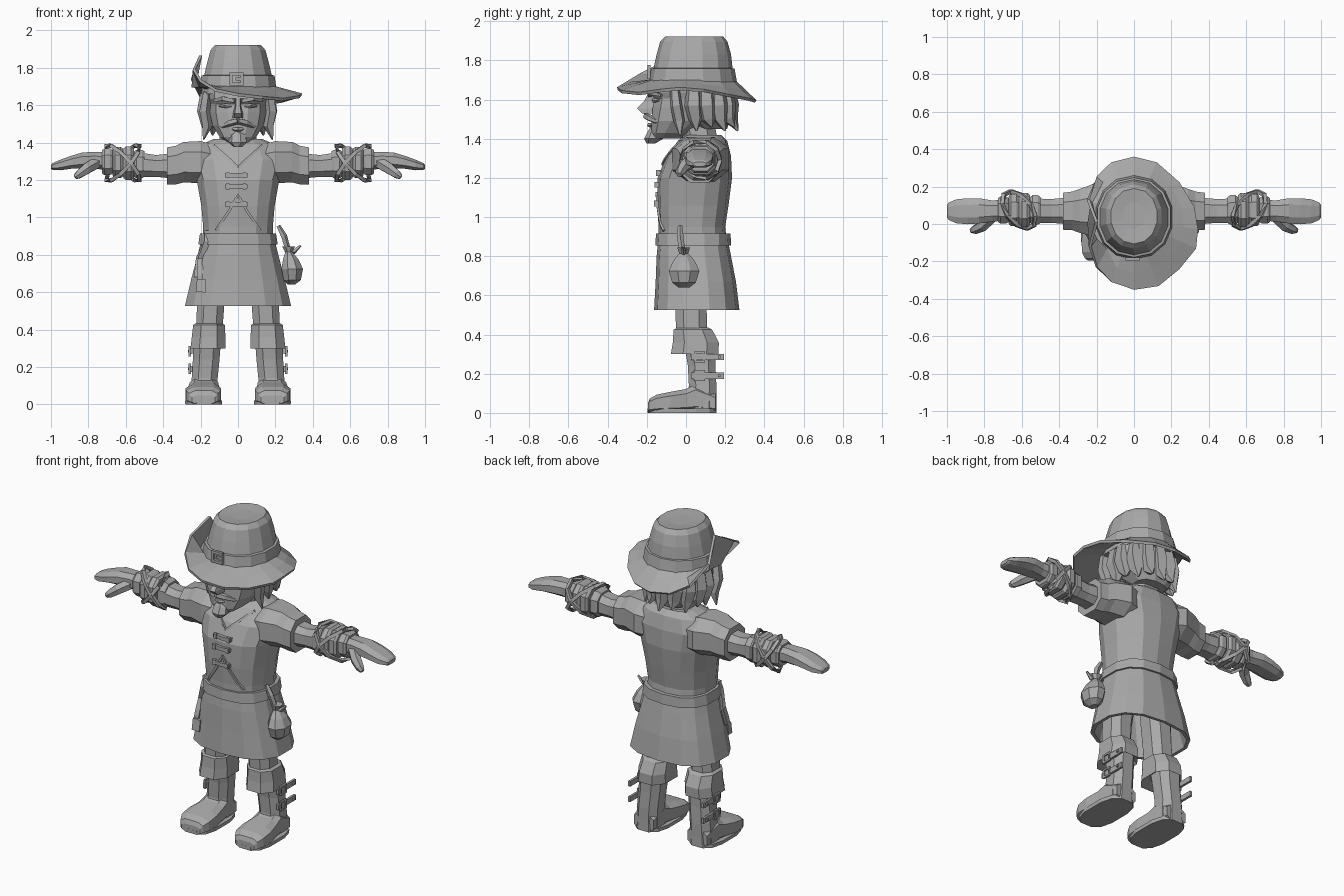
import bpy, bmesh, math
from mathutils import Vector
from mathutils.bvhtree import BVHTree

grey = bpy.data.materials.new("clay grey")
grey.diffuse_color = (0.4, 0.4, 0.4, 1)


def make(name, rings, mirror=False, caps=True, thick=0):
    """Skin a list of equal-length point rings."""
    bm = bmesh.new()
    vs = [[bm.verts.new(p) for p in r] for r in rings]
    n = len(rings[0])
    for a, b in zip(vs, vs[1:]):
        for i in range(n):
            j = (i + 1) % n
            bm.faces.new((a[i], a[j], b[j], b[i]))
    if caps:
        bm.faces.new(vs[0][::-1])
        bm.faces.new(vs[-1])
    bmesh.ops.recalc_face_normals(bm, faces=bm.faces)
    me = bpy.data.meshes.new(name)
    bm.to_mesh(me)
    bm.free()
    me.materials.append(grey)
    ob = bpy.data.objects.new(name, me)
    bpy.context.collection.objects.link(ob)
    if thick:
        m = ob.modifiers.new("thickness", 'SOLIDIFY')
        m.thickness, m.offset = thick, 0
    if mirror:
        ob.modifiers.new("mirror", 'MIRROR')
    return ob


def oval(c, u, v, ru, rv, n, power=0.8):
    """Rounded-square ring around c in the plane of u and v."""
    pts = []
    for i in range(n):
        a = math.tau * (i + 0.5) / n
        f = lambda t: math.copysign(abs(t) ** power, t)
        pts.append(Vector(c) + Vector(u) * ru * f(math.cos(a)) + Vector(v) * rv * f(math.sin(a)))
    return pts


X, Y, Z = (1, 0, 0), (0, 1, 0), (0, 0, 1)


def tower(name, rows, n=12, power=0.8, **k):
    """Rows of z, x, y, x radius, y radius."""
    return make(name, [oval((x, y, z), X, Y, rx, ry, n, power) for z, x, y, rx, ry in rows], **k)


def limb(name, rows, n=8, power=0.8):
    """Mirrored part along x; rows of x, y, z, y radius, z radius."""
    return make(name, [oval((x, y, z), Y, Z, ry, rz, n, power) for x, y, z, ry, rz in rows], mirror=True)


def tube(name, pts, n=5, flat=1.0, mirror=False):
    """Tapered tube through points of x, y, z, radius."""
    rings = []
    for i, p in enumerate(pts):
        d = Vector(pts[min(i + 1, len(pts) - 1)][:3]) - Vector(pts[max(i - 1, 0)][:3])
        side = d.cross(Vector(Y if abs(d.normalized().y) < 0.9 else Z)).normalized()
        up = d.cross(side).normalized()
        rings.append(oval(p[:3], side, up, p[3], p[3] * flat, n, 1))
    return make(name, rings, mirror)


def box(name, c, s, mirror=False):
    x, y, z = c
    return make(name, [[(x + i * s[0] / 2, y + j * s[1] / 2, z + k * s[2] / 2)
                        for i, j in ((-1, -1), (1, -1), (1, 1), (-1, 1))] for k in (-1, 1)], mirror)


def buckle(name, c, w, h, t, axis, mirror=False):
    """Square frame of four bars facing along x or y."""
    for s in (-1, 1):
        for horiz in (0, 1):
            off = (0, s * h / 2) if horiz else (s * w / 2, 0)
            dim = (w + t, t) if horiz else (t, h + t)
            if axis == 'y':
                box(name, (c[0] + off[0], c[1], c[2] + off[1]), (dim[0], t, dim[1]), mirror)
            else:
                box(name, (c[0], c[1] + off[0], c[2] + off[1]), (t, dim[0], dim[1]), mirror)


# Jacket, skirt and belt
torso = tower("jacket", [(.86, 0, .035, .19, .175), (.95, 0, .03, .19, .17), (1.06, 0, .035, .2, .182),
                         (1.2, 0, .045, .225, .19), (1.31, 0, .065, .26, .165), (1.39, 0, .085, .2, .125),
                         (1.42, 0, .09, .13, .09)], 14)
skirt = tower("jacket_skirt", [(.9, 0, .035, .195, .175), (.8, 0, .04, .22, .19), (.67, 0, .05, .255, .205),
                               (.525, 0, .055, .29, .218), (.525, 0, .055, .27, .2), (.78, 0, .04, .2, .17)], 14)
tower("belt", [(.855, 0, .037, .217, .194), (.915, 0, .037, .207, .19)], 14)


def trees(obs):
    out = []
    for o in obs:
        bm = bmesh.new()
        bm.from_mesh(o.data)
        out.append(BVHTree.FromBMesh(bm))
        bm.free()
    return out


FRONT = trees([torso, skirt])


def front_y(x, z):
    hits = [t.ray_cast(Vector((x, -2, z)), Vector(Y))[0] for t in FRONT]
    return min([h.y for h in hits if h] or [-.05])


def strip(name, pts, w, t=.009):
    """Flat trim following the jacket front through x, z points."""
    path = []
    for (x0, z0), (x1, z1) in zip(pts, pts[1:]):
        path += [(x0 + (x1 - x0) * k / 4, z0 + (z1 - z0) * k / 4) for k in range(4)]
    path.append(pts[-1])
    rings = []
    for i, (x, z) in enumerate(path):
        a, b = path[max(i - 1, 0)], path[min(i + 1, len(path) - 1)]
        d = Vector((a[1] - b[1], b[0] - a[0])).normalized() * w / 2
        rings.append([(x + s * d.x, front_y(x, z) - o, z + s * d.y)
                      for s, o in ((-1, t), (1, t), (1, -.01), (-1, -.01))])
    make(name, rings)


strip("neckline_trim", [(-.13, 1.385), (0, 1.27), (.13, 1.385)], .014)
strip("jacket_opening_trim", [(-.12, .93), (-.05, 1.03), (0, 1.12), (.05, 1.03), (.12, .93)], .014)
for z in (1.225, 1.165, 1.07):
    strip("clasp", [(-.07, z), (.05, z)], .022, .016)
    for x in (-.055, .035):
        box("clasp_stud", (x, front_y(x, z) - .012, z), (.018, .018, .03))

# Sleeves, arms, wrapped forearms, hands
limb("shoulder_sleeve", [(.1, .075, 1.28, .12, .11), (.2, .075, 1.295, .155, .12), (.29, .07, 1.295, .125, .115),
                         (.33, .07, 1.28, .11, .11), (.38, .068, 1.275, .105, .105), (.38, .068, 1.275, .08, .08)])
limb("upper_arm", [(.36, .07, 1.275, .075, .07), (.44, .07, 1.275, .068, .062), (.52, .07, 1.28, .07, .07),
                   (.58, .07, 1.29, .07, .07)])
wrap = []
for i in range(4):
    x, z, r = .5 + i * .057, 1.285 + .004 * i, (.084, .098, .092, .078)[i]
    wrap += [(x, .075, z, r * .88, r * .86), (x + .014, .075, z, r, r * .97), (x + .043, .075, z, r, r * .97),
             (x + .055, .075, z, r * .88, r * .86)]
limb("forearm_wrap", wrap, 8)
for a in (.5, -.5):
    tube("wrap_strap", [(.615 + .09 * math.sin(t + a) * (1 if a > 0 else -1), .075 + .1 * math.cos(t), 1.29 + .097 * math.sin(t), .014)
                        for t in [math.tau * k / 10 for k in range(11)]], 4, 1, True)
limb("hand", [(.7, .072, 1.3, .06, .052), (.76, .07, 1.305, .06, .048), (.83, .07, 1.305, .072, .045),
              (.89, .068, 1.295, .074, .037), (.95, .068, 1.28, .068, .03), (.99, .068, 1.272, .05, .02),
              (1.0, .068, 1.27, .035, .012)])
tube("thumb", [(.76, .04, 1.29, .035), (.81, -.01, 1.26, .032), (.85, -.03, 1.23, .025), (.87, -.035, 1.215, .014)], 6, 1, True)

# Legs and boots
tower("leg", [(.7, .13, .03, .085, .085), (.55, .145, .025, .078, .085), (.38, .155, .03, .075, .085)], 8, mirror=True)
tower("boot_cuff", [(.435, .155, .035, .072, .085), (.425, .155, .035, .09, .105), (.36, .157, .05, .096, .125),
                    (.3, .16, .045, .1, .13), (.32, .16, .06, .075, .085)], 8, mirror=True)
tower("boot_shaft", [(.36, .165, .07, .08, .085), (.24, .17, .08, .076, .075), (.14, .178, .085, .074, .075),
                     (.06, .182, .08, .076, .08), (0, .182, .08, .078, .082)], 8, mirror=True)
make("boot_foot", [oval((x, y, h / 2), X, Z, w, h / 2, 8, .6) for y, h, w, x in
                   ((.15, .1, .07, .182), (.05, .15, .08, .182), (0, .125, .085, .183), (-.08, .11, .1, .185),
                    (-.15, .095, .098, .185), (-.185, .075, .08, .185), (-.195, .05, .065, .185))], mirror=True)
tower("boot_sole", [(0, .184, -.02, .1, .18), (.022, .184, -.02, .102, .18)], 12, .7, mirror=True)
for z in (.285, .19):
    box("boot_strap", (.25, .11, z), (.014, .17, .032), True)
    buckle("boot_buckle", (.258, .07, z), .045, .045, .011, 'x', True)
    box("strap_stud", (.262, .17, z), (.012, .014, .014), True)

# Neck and head
tower("neck", [(1.36, 0, .08, .11, .09), (1.5, 0, .05, .1, .1)], 8)
tower("head", [(1.4, 0, -.1, .055, .07), (1.43, 0, -.07, .1, .11), (1.49, 0, -.02, .14, .16), (1.56, 0, .015, .155, .19),
               (1.605, 0, .02, .155, .187), (1.635, 0, .02, .165, .21), (1.72, 0, .03, .17, .2)], 12)
make("nose", [[(-w, -.14, z), (w, -.14, z), (w * .6, y, z), (-w * .6, y, z)] for z, y, w in
              ((1.64, -.19, .018), (1.59, -.215, .02), (1.555, -.25, .03), (1.53, -.225, .033))])
tube("brow", [(.02, -.185, 1.622, .013), (.08, -.178, 1.636, .016), (.13, -.125, 1.622, .008)], 4, 1, True)
tube("eye", [(.035, -.166, 1.596, .007), (.065, -.163, 1.597, .014), (.1, -.14, 1.596, .006)], 6, 1, True)
tube("cheek", [(.06, -.14, 1.57, .012), (.09, -.115, 1.545, .03), (.1, -.08, 1.49, .012)], 5, 1, True)
tube("moustache", [(0, -.205, 1.515, .017), (.04, -.185, 1.506, .018), (.08, -.15, 1.487, .012), (.105, -.13, 1.495, .003)], 5, 1, True)
tube("lip", [(-.04, -.165, 1.473, .006), (0, -.185, 1.47, .014), (.04, -.165, 1.473, .006)], 5)
tower("goatee", [(1.375, 0, -.18, .022, .022), (1.4, 0, -.165, .05, .05), (1.44, 0, -.155, .045, .04), (1.46, 0, -.15, .02, .03)], 7)

# Hair mass with pointed locks
tower("hair_mass", [(1.45, 0, .13, .1, .08), (1.5, 0, .1, .155, .13), (1.58, 0, .085, .182, .15), (1.7, 0, .08, .18, .14)], 11)
for i in range(9):
    a = math.radians(-12 + 204 * i / 8)
    c, s = math.cos(a), math.sin(a)
    low = 1.44 + .02 * (i % 2)
    tube("hair_lock", [(.165 * c, .07 + .14 * s, 1.66, .04), (.175 * c, .07 + .155 * s, 1.57, .048),
                       (.165 * c, .08 + .15 * s, 1.5, .038), (.175 * c, .09 + .175 * s, low, .005)], 5)
tube("front_lock", [(.165, -.06, 1.67, .025), (.18, -.05, 1.57, .032), (.165, -.035, 1.49, .03), (.185, -.03, 1.415, .004)], 5, 1, True)

# Hat: crown, band, buckle and a brim turned up on one side
tower("hat_crown", [(1.66, 0, .035, .2, .215), (1.74, 0, .035, .19, .205), (1.83, 0, .04, .168, .19), (1.895, 0, .04, .15, .172),
                    (1.922, 0, .042, .125, .148), (1.915, 0, .045, .06, .07)], 14, .95)
tower("hat_band", [(1.69, 0, .035, .21, .225), (1.758, 0, .035, .2, .213), (1.762, 0, .035, .18, .19)], 14, .95)
buckle("hat_buckle", (-.008, -.188, 1.74), .06, .055, .016, 'y')
box("hat_buckle_pin", (.004, -.188, 1.74), (.035, .014, .014))
edge = [(.34, -.03, 1.655), (.32, .09, 1.645), (.24, .22, 1.62), (.12, .325, 1.6), (0, .355, 1.59), (-.12, .325, 1.6),
        (-.2, .25, 1.64), (-.245, .13, 1.74), (-.2, .01, 1.865), (-.235, -.12, 1.79), (-.2, -.23, 1.73),
        (-.12, -.31, 1.68), (0, -.35, 1.655), (.13, -.33, 1.64), (.24, -.24, 1.63), (.33, -.13, 1.645)]
inner, mid = [], []
for x, y, z in edge:
    a = math.atan2(y - .035, x)
    p = Vector((.195 * math.cos(a), .035 + .21 * math.sin(a), 1.695))
    m = p.lerp(Vector((x, y, z)), .5)
    if z > 1.7:
        m = Vector((p.x * 1.25, p.y, 1.70))
    inner.append(p)
    mid.append(m)
make("hat_brim", [inner, mid, edge], caps=False, thick=.016)

# Pouch on one hip
tower("pouch", [(.64, .285, -.01, .02, .03), (.665, .29, -.01, .05, .065), (.725, .29, -.01, .062, .085), (.775, .282, -.01, .045, .06),
                (.815, .272, -.012, .02, .025), (.845, .27, -.012, .038, .035)], 8, 1)
tube("pouch_tie", [(.25, -.012, .815, .012), (.3, -.012, .818, .014), (.335, -.012, .85, .006)], 5)
tube("pouch_loop", [(.265, -.02, .83, .016), (.245, -.03, .9, .018), (.215, -.03, .955, .012)], 5)

# Hanging belt strap on the other hip
strip("hanging_strap", [(-.165, .93), (-.165, .87), (-.2, .78), (-.205, .66)], .03, .02)
strip("hanging_strap_side", [(-.185, .85), (-.215, .78), (-.225, .68)], .02, .014)
strip("strap_tip", [(-.195, .67), (-.198, .6)], .05, .025)
